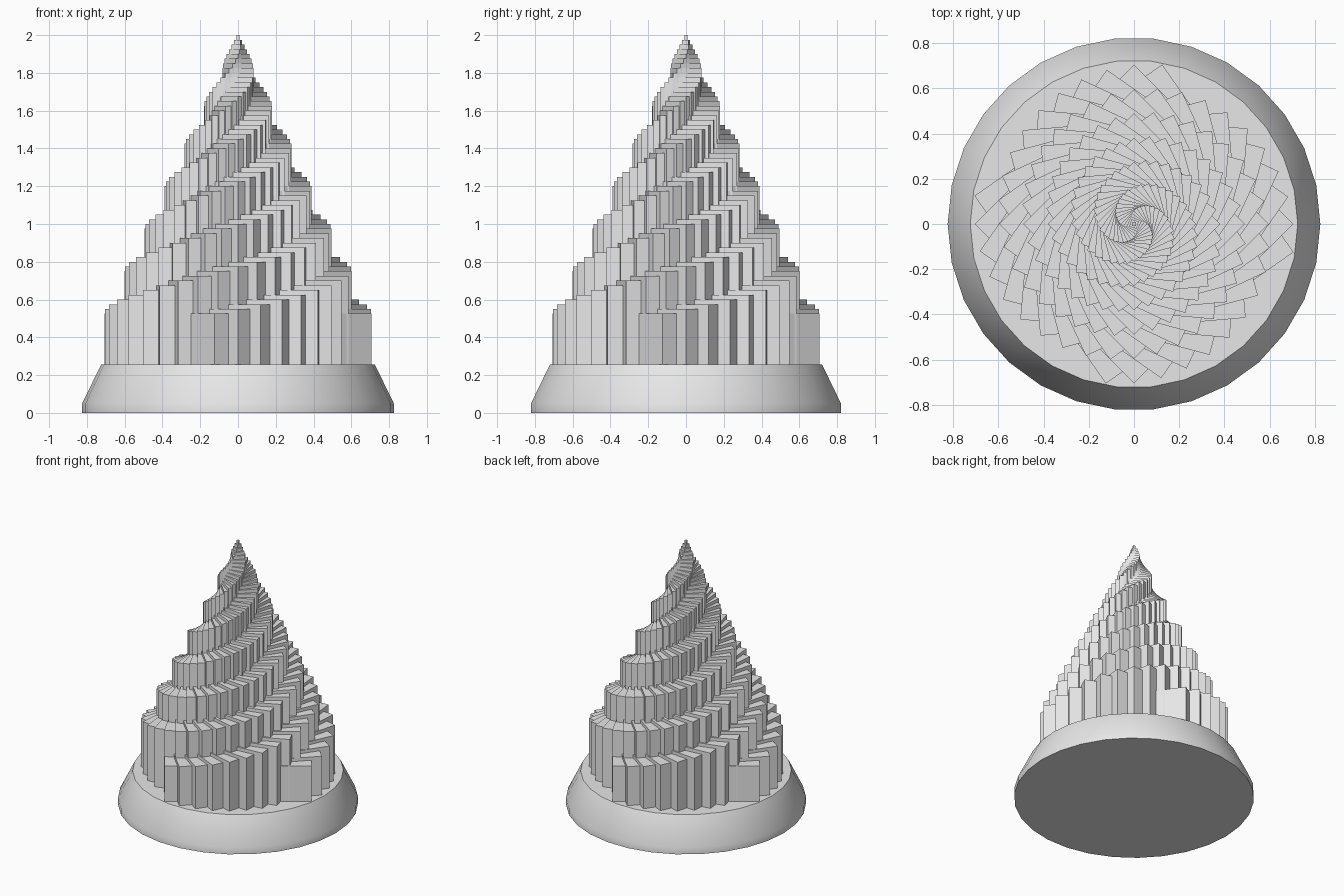
import bpy, bmesh, math

if "Cube" in bpy.data.objects:
    bpy.data.objects.remove(bpy.data.objects["Cube"])

STEPS = 60          # nested square columns
TWIST = 10          # degrees of turn per column
SHRINK = 0.01195    # corner radius lost per column
RISE = 0.025        # height gained per column
BASE_TOP = 0.255

grey = bpy.data.materials.new("light_grey")
grey.diffuse_color = (0.8, 0.8, 0.8, 1)
grey.use_nodes = True
grey.node_tree.nodes["Principled BSDF"].inputs["Base Color"].default_value = grey.diffuse_color


def add_object(name, bm):
    bmesh.ops.recalc_face_normals(bm, faces=bm.faces)
    mesh = bpy.data.meshes.new(name)
    bm.to_mesh(mesh)
    bm.free()
    mesh.materials.append(grey)
    obj = bpy.data.objects.new(name, mesh)
    bpy.context.collection.objects.link(obj)
    return obj


def ring(bm, sides, radius, z, start=0.0):
    return [bm.verts.new((radius * math.cos(start + math.tau * k / sides),
                          radius * math.sin(start + math.tau * k / sides), z))
            for k in range(sides)]


def stack(bm, rings):
    """Join rings into a closed solid."""
    bm.faces.new(rings[0][::-1])
    bm.faces.new(rings[-1])
    for low, high in zip(rings, rings[1:]):
        n = len(low)
        for k in range(n):
            j = (k + 1) % n
            bm.faces.new((low[k], low[j], high[j], high[k]))


# Round base: short upright lip, then a tapered side
bm = bmesh.new()
stack(bm, [ring(bm, 30, r, z) for r, z in
           ((0.825, 0), (0.825, 0.05), (0.725, BASE_TOP))])
base = add_object("round_base", bm)
bpy.context.view_layer.objects.active = base
base.select_set(True)
bpy.ops.object.shade_smooth_by_angle(angle=math.radians(30))

# Twisted tower: square columns, each thinner, taller and turned further
bm = bmesh.new()
for i in range(STEPS):
    radius = SHRINK * (STEPS - i)
    top = 2.0 - RISE * (STEPS - 1 - i)
    turn = math.radians(-100 + TWIST * i)
    stack(bm, [ring(bm, 4, radius, z, turn) for z in (BASE_TOP - 0.005, top)])
add_object("twisted_tower", bm)
